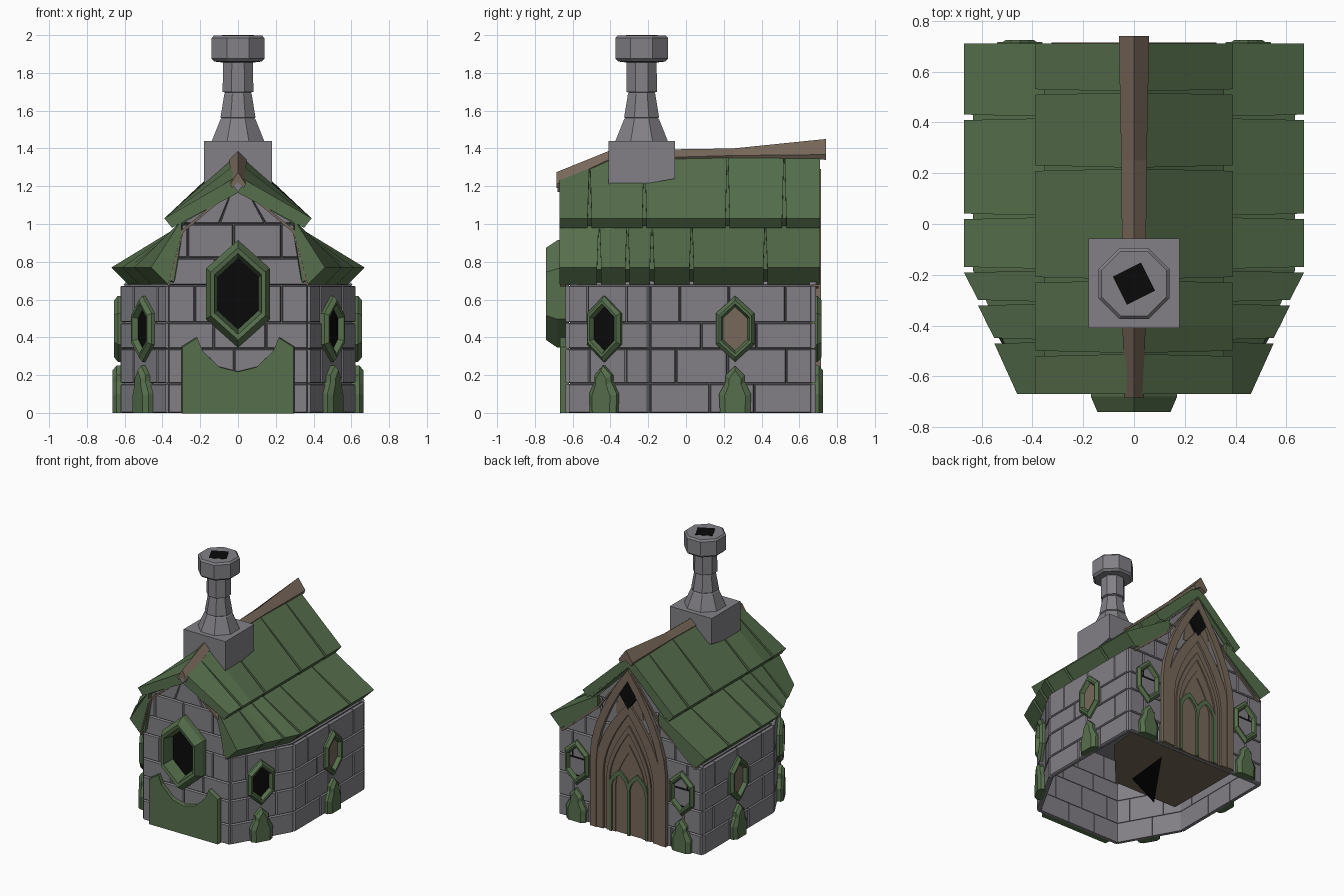
import bpy, bmesh, math, random
from mathutils import Vector, Matrix

if "Cube" in bpy.data.objects:
    bpy.data.objects.remove(bpy.data.objects["Cube"])

random.seed(4)

def material(name, rgb):
    m = bpy.data.materials.new(name)
    m.diffuse_color = (*rgb, 1)
    m.use_nodes = True
    m.node_tree.nodes["Principled BSDF"].inputs["Base Color"].default_value = m.diffuse_color
    return m

STONE = material("grey stone", (0.225, 0.217, 0.238))
GREEN = material("moss green", (0.094, 0.160, 0.073))
WOOD = material("brown wood", (0.187, 0.139, 0.103))
BLACK = material("black opening", (0.003, 0.003, 0.003))
parts = {}

def add(name, mat, verts, faces, M=None):
    """Collect geometry; pieces with the same name become one object."""
    vs, fs, _ = parts.setdefault(name, ([], [], mat))
    o = len(vs)
    vs += [(M @ Vector(v) if M else Vector(v)) for v in verts]
    fs += [[i + o for i in f] for f in faces]

def loft(name, mat, rings, M=None, caps=(True, True)):
    n = len(rings[0])
    faces = [(k*n+i, k*n+(i+1) % n, (k+1)*n+(i+1) % n, (k+1)*n+i)
             for k in range(len(rings)-1) for i in range(n)]
    if caps[0]:
        faces.append(range(n))
    if caps[1]:
        faces.append(range((len(rings)-1)*n, len(rings)*n))
    add(name, mat, [v for r in rings for v in r], faces, M)

def prism(name, mat, pts, n0, n1, M=None):
    loft(name, mat, [[(u, v, n) for u, v in pts] for n in (n0, n1)], M)

def basis(p, n):
    """Local u along the wall, v up, n outwards."""
    n = Vector(n).normalized()
    z = Vector((0, 0, 1))
    t = z.cross(n)
    return Matrix.Translation(p) @ Matrix((t, z, n)).transposed().to_4x4()

def mirrored(half):
    """Close an outline given from the right bottom up to the top centre."""
    return half + [(-u, v) for u, v in reversed(half) if abs(u) > 1e-6]

def piecewise(pts, z):
    for (a, w0), (b, w1) in zip(pts, pts[1:]):
        if z <= b:
            return w0 + (w1-w0)*max(0, z-a)/(b-a)
    return pts[-1][1]

# ---- stone walls: open-bottomed core with courses of chamfered blocks ----
FOOT = [(.36, -.615), (.6, -.19), (.6, .665), (-.6, .665), (-.6, -.19), (-.36, -.615)]
loft("wall_core", STONE, [[(x, y, z) for x, y in FOOT] for z in (0, .68)], caps=(False, False))
FRONT = [(0, .37), (.68, .37), (1.0, .29), (1.2, 0)]
BACK = [(0, .61), (.68, .61), (.98, .3), (1.28, 0)]
loft("gable_core", STONE, [[(s*w, y, z) for s, w, z in
     ((1, a, .66), (1, b, .97), (1, 0, c), (-1, b, .97), (-1, a, .66))]
     for y, a, b, c in ((-.615, .36, .28, 1.2), (-.19, .59, .28, 1.26), (.665, .59, .28, 1.27))])
ROWS = [0, .155, .34, .478, .675, .82, 1.0, 1.27]

def wall(a, b, limit, top):
    a, b = Vector((*a, 0)), Vector((*b, 0))
    d = b - a
    h = d.length/2
    M = basis((a+b)/2, (d.y, -d.x, 0))
    count = max(2, round(2*h/.25))
    for r in range(top):
        z0, z1 = ROWS[r]+(.002 if r else 0), ROWS[r+1]-.002
        step = 2*h/count
        cuts = [-h] + [-h + step*(k + (.5 if r % 2 else 0)) + random.uniform(-.03, .03)
                       for k in range(1-(r % 2), count)] + [h]
        for u0, u1 in zip(cuts, cuts[1:]):
            w = piecewise(limit, z0) if limit else h + .01
            if u0 >= w or u1 <= -w:
                continue
            rings = []
            for n, i in ((-.01, 0), (.014, 0), (.022, .005)):
                ring = []
                for u, z in ((u0+.002+i, z0+i), (u1-.002-i, z0+i), (u1-.002-i, z1-i), (u0+.002+i, z1-i)):
                    w = piecewise(limit, z) if limit else h + .01
                    ring.append((max(-w, min(w, u)), z, n))
                rings.append(ring)
            loft("stone_blocks", STONE, rings, M)

wall((-.37, -.615), (.37, -.615), FRONT, 7)
wall((.61, .665), (-.61, .665), BACK, 7)
for k in (0, 1, 3, 4):
    wall(FOOT[k], FOOT[k+1], None, 4)

# ---- roof: two tiers of planks each side, tapering in at the front ----
TIP = [(-.67, .46), (-.18, .67), (.71, .67)]
RIDGE = [(-.67, 1.255), (-.4, 1.375), (.71, 1.395)]

def section(tier, y, s, d):
    if tier == "lower":
        t = piecewise(TIP, y) - d
        i = piecewise([(-.67, .30), (-.4, .26), (.71, .26)], y)
        return [(s*i, 1.02-d), (s*t, .77-d*.3), (s*(t-.09), .68+d*.3), (s*i, .94)]
    r = piecewise(RIDGE, y)
    return [(0, r-d), (s*(.39-d), 1.03), (s*(.35-d), .98+d*.3), (0, r-.09)]

def plank(name, tier, y0, y1, s, d, gap):
    ys = [y0] + [y for y in (-.4, -.18) if y0+.03 < y < y1-.03] + [y1]
    rings = []
    for y in ys:
        g = gap if y == y0 and y > -.6 else -gap if y == y1 and y < .7 else 0
        rings.append([(x, y + (g if k in (1, 2) else g*.15), z)
                      for k, (x, z) in enumerate(section(tier, y, s, d))])
    loft(name, GREEN, rings)

for tier, cuts in (("upper", [-.67, -.51, -.22, .22, .52, .71]),
                   ("lower", [-.67, -.46, -.18, .03, .42, .71])):
    for s in (1, -1):
        plank(tier + "_roof_bed", tier, -.66, .705, s, .035, 0)
        if (tier, s) == ("lower", 1):
            cuts = sorted(cuts + [-.31])          # the split plank on the right
        for y0, y1 in zip(cuts, cuts[1:]):
            plank(tier + "_roof_planks", tier, y0, y1, s, 0, .011)

# ---- gable trim under the roof edges, ridge beam ----
for M, half in ((basis((0, -.655, 0), (0, -1, 0)), [(.375, .68), (.297, .97), (0, 1.21)]),
                (basis((0, .69, 0), (0, 1, 0)), [(.585, .67), (.27, .93), (0, 1.29)])):
    line = mirrored(half)
    prism("gable_trim", WOOD, line + [(u*.97, v-.012) for u, v in reversed(line)], -.02, .012, M)
loft("ridge_beam", WOOD, [[(0, y, z), (w, y, z-h*.75), (w*.8, y, z-h), (0, y, z-h+.03),
      (-w*.8, y, z-h), (-w, y, z-h*.75)] for y, z, w, h in
      ((-.685, 1.275, .04, .085), (-.4, 1.39, .045, .06), (.25, 1.4, .05, .05), (.74, 1.45, .06, .11))])
prism("ridge_end_stone", STONE, [(.035, 1.215), (0, 1.26), (-.035, 1.215), (0, 1.17)], -.02, .01,
      basis((0, -.67, 0), (0, -1, 0)))

# ---- chimney ----
CY = -.235
loft("chimney_base", STONE, [[(x, y, z) for x, y, z in ((-.18, -.41, a), (.18, -.41, a), (.18, -.058, b), (-.18, -.058, b))]
                             for a, b in ((1.18, 1.24), (1.44, 1.44))])
stack = [(.15, 1.44), (.1, 1.555), (.093, 1.56), (.1, 1.565), (.078, 1.69), (.073, 1.695), (.088, 1.70),
         (.086, 1.855), (.135, 1.86), (.151, 1.875), (.151, 1.985), (.138, 1.998)]
loft("chimney_stack", STONE, [[(r*math.cos((k+.5)*math.pi/4), CY + r*math.sin((k+.5)*math.pi/4), z)
                               for k in range(8)] for r, z in stack])
prism("flue_opening", BLACK, [(.088*math.cos(1.25+k*math.pi/2), CY + .088*math.sin(1.25+k*math.pi/2))
                              for k in range(4)], 1.99, 2.0)

# ---- windows: pointed frames around a dark or boarded pane ----
def window(name, M, zc, w, h, depth, mat):
    def outline(k, n):
        top = h - w*(1-k)*1.55
        return [(u*w*k, zc + v*top, n) for u, v in
                ((0, -1), (.97, -.47), (.97, .47), (0, 1), (-.97, .47), (-.97, -.47))]
    loft(name + "_frame", GREEN, [outline(1, -.02), outline(1, depth*.4), outline(.85, depth),
                                  outline(.74, depth*.95), outline(.64, .003)], M, (False, False))
    loft(name + "_pane", mat, [outline(.66, -.005), outline(.66, .003)], M)

def bush(M):
    pts = mirrored([(.08, 0), (.085, .1), (.05, .165), (.05, .2), (0, .25)])
    loft("wall_leaves", GREEN, [[(u*k, v*j, n) for u, v in pts]
                                for k, j, n in ((1, 1, -.02), (1, 1, .022), (.65, .9, .042))], M)

front = basis((0, -.64, 0), (0, -1, 0))
window("front_window", front, .63, .175, .285, .1, BLACK)
for s in (1, -1):
    for name, p, n, mat in (("side_window", (s*.622, .26, 0), (s, 0, 0), WOOD),
                            ("corner_window", (s*.495, -.43, 0), (s*.87, -.49, 0), BLACK),
                            ("back_window", (s*.45, .683, 0), (0, 1, 0), BLACK)):
        M = basis(p, n)
        window(name, M, .445, .105, .175, .034, mat)
        bush(M)

# ---- mossy panel below the front window ----
panel = mirrored([(.3, 0), (.3, .35), (.22, .4), (.19, .33), (.1, .245), (0, .22)])
loft("front_panel", GREEN, [[(u*k, v-d, n) for u, v in panel] for k, d, n in ((1, 0, -.02), (1, 0, .018), (.98, .003, .028))], front)

# ---- back door: nested pointed arches with vines ----
def arch(w, spring, apex, power=1.7):
    return mirrored([(w, 0)] + [(w*(1-(k/6)**power), spring + (apex-spring)*k/6) for k in range(7)])

back = basis((0, .665, 0), (0, 1, 0))

def arch_ring(name, mat, outer, inner, n0, n1, M=back):
    prism(name, mat, arch(*outer) + arch(*inner)[::-1], n0, n1, M)

prism("door", WOOD, arch(.24, .45, .97), 0, .027, back)
prism("gable_board", WOOD, mirrored([(.12, .92), (.1, 1.05), (0, 1.25)]) + [(0, .9)], 0, .027, back)
arch_ring("outer_door_frame", WOOD, (.325, .55, 1.29), (.27, .53, 1.2), 0, .05)
arch_ring("inner_door_frame", WOOD, (.28, .5, 1.03), (.215, .45, .94), 0, .044)
arch_ring("door_moulding", WOOD, (.19, .42, .85), (.165, .4, .79), .02, .038)
arch_ring("door_moulding", WOOD, (.14, .38, .7), (.115, .36, .64), .02, .034)
prism("gable_opening", BLACK, [(0, .98), (.072, 1.08), (0, 1.2), (-.072, 1.08)], 0, .047, back)
for s in (1, -1):
    arch_ring("door_vines", GREEN, (.088, .34, .49, 2.6), (.066, .33, .45, 2.6), .03, .044,
              back @ Matrix.Translation((s*.077, 0, 0)))

# ---- floor boards and cellar opening inside ----
add("floor_boards", WOOD, [(-.38, 0, .03), (.17, 0, .03), (.52, .4, .03), (.55, .65, .03), (-.38, .65, .03)],
    [(0, 1, 2, 3, 4)])
add("cellar_opening", BLACK, [(-.22, -.04, .025), (.12, .12, .025), (.16, .5, .025)], [(0, 1, 2)])

# ---- create the objects ----
for name, (vs, fs, mat) in parts.items():
    me = bpy.data.meshes.new(name)
    me.from_pydata(vs, [], [list(f) for f in fs])
    bm = bmesh.new()
    bm.from_mesh(me)
    bmesh.ops.dissolve_degenerate(bm, dist=1e-5, edges=bm.edges)
    if len(bm.faces) > 1:
        bmesh.ops.recalc_face_normals(bm, faces=bm.faces)
    bm.to_mesh(me)
    bm.free()
    me.materials.append(mat)
    bpy.context.collection.objects.link(bpy.data.objects.new(name, me))
